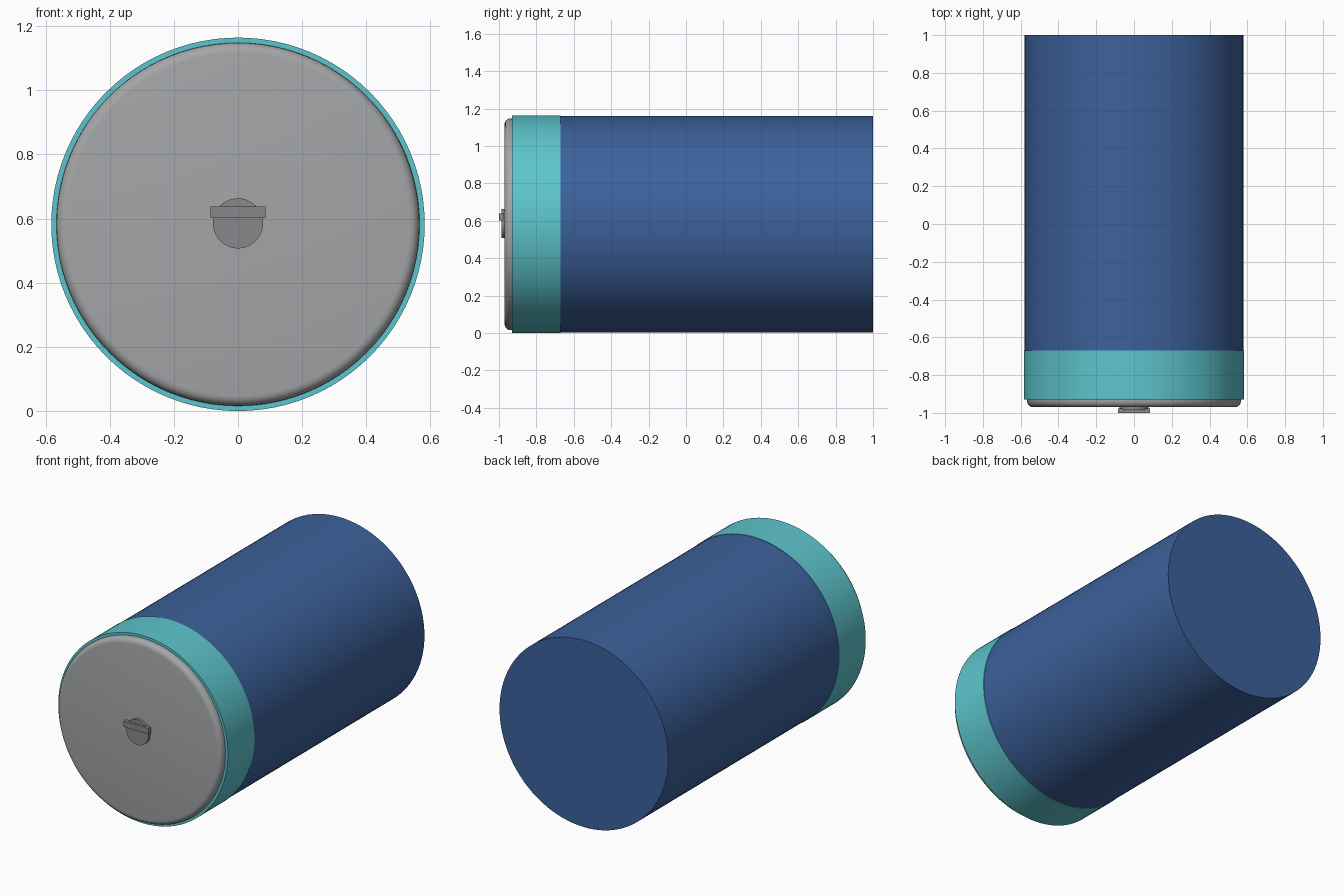
import bpy, math

if "Cube" in bpy.data.objects:
    bpy.data.objects.remove(bpy.data.objects["Cube"])

R = 0.582    # outer radius; the drum lies on its side, touching z = 0


def material(name, rgb):
    m = bpy.data.materials.new(name)
    m.diffuse_color = (*rgb, 1)
    m.use_nodes = True
    m.node_tree.nodes["Principled BSDF"].inputs["Base Color"].default_value = m.diffuse_color
    return m


def drum(name, radius, y0, y1, z=R, mat=None, bevel=0):
    """Cylinder along y, optionally with its front rim rounded."""
    bpy.ops.mesh.primitive_cylinder_add(
        vertices=96, radius=radius, depth=y1 - y0,
        location=(0, (y0 + y1) / 2, z), rotation=(math.pi / 2, 0, 0))
    ob = bpy.context.object
    ob.name = name
    bpy.ops.object.transform_apply(location=False, rotation=True, scale=True)
    if mat:
        ob.data.materials.append(mat)
    if bevel:
        weights = ob.data.attributes.new("bevel_weight_edge", 'FLOAT', 'EDGE')
        for e in ob.data.edges:
            front = all(ob.data.vertices[i].co.y < 0 for i in e.vertices)
            weights.data[e.index].value = 1.0 if front else 0.0
        mod = ob.modifiers.new("rounded_rim", 'BEVEL')
        mod.limit_method = 'WEIGHT'
        mod.width = bevel
        mod.segments = 5
        bpy.ops.object.modifier_apply(modifier=mod.name)
    bpy.ops.object.shade_smooth_by_angle(angle=math.radians(35))
    return ob


blue = material("blue", (0.045, 0.12, 0.33))
teal = material("teal", (0.11, 0.56, 0.61))
dark_grey = material("dark_grey", (0.25, 0.25, 0.26))
grey = material("grey", (0.37, 0.38, 0.39))

# Main body and collar
drum("body", 0.579, -0.67, 1.0, mat=blue)
drum("collar", R, -0.93, -0.67, mat=teal)

# Front lid with rounded rim
drum("lid", 0.566, -0.97, -0.92, mat=grey, bevel=0.032)

# Latch: round plate with a grip bar across it
drum("latch_plate", 0.078, -0.986, -0.965, z=0.585, mat=dark_grey)
bpy.ops.mesh.primitive_cube_add(size=1, location=(0, -0.988, 0.62))
bar = bpy.context.object
bar.name = "latch_bar"
bar.scale = (0.172, 0.024, 0.036)
bpy.ops.object.transform_apply(location=False, rotation=False, scale=True)
bar.data.materials.append(dark_grey)
